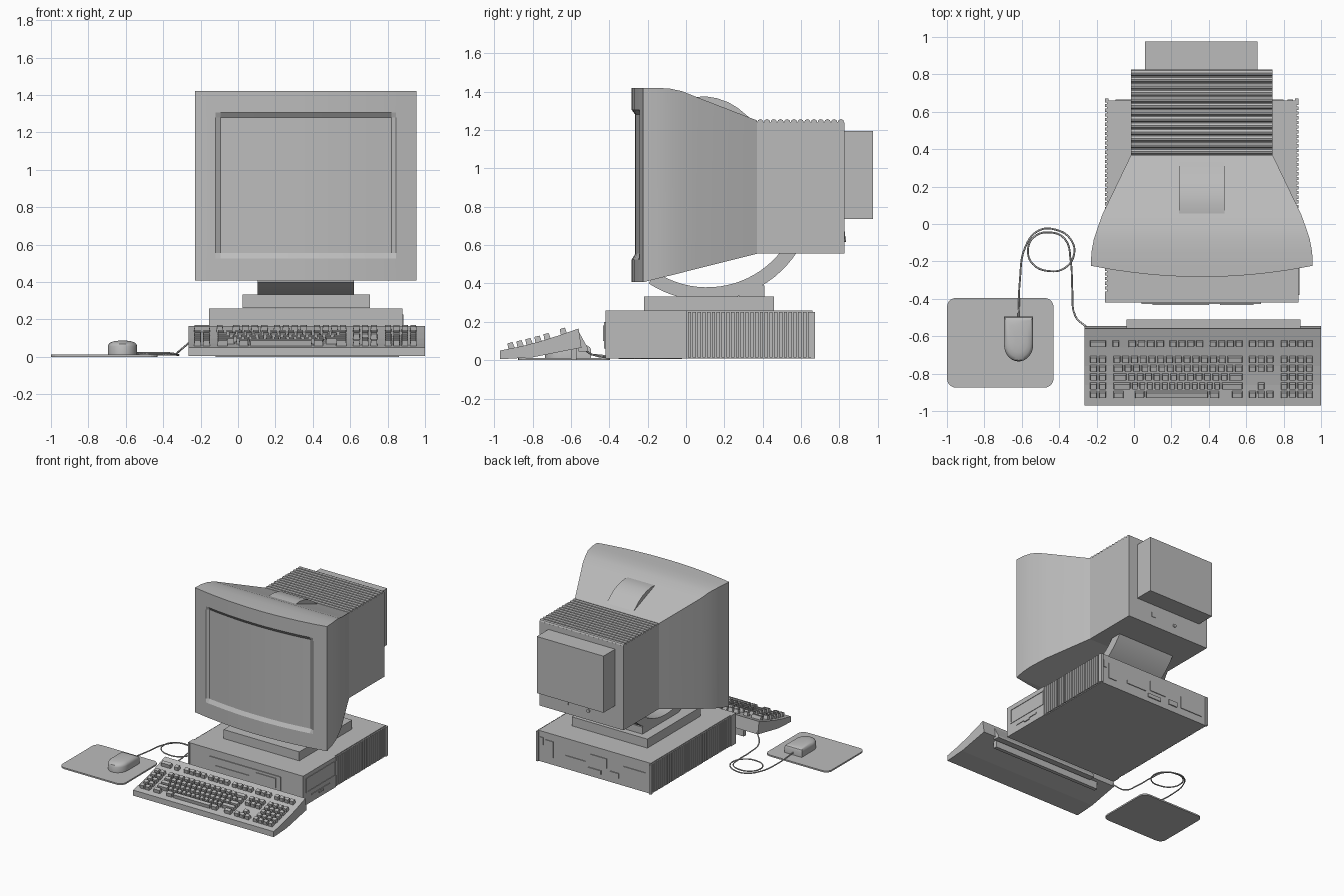
import bpy, bmesh, math
from mathutils import Matrix, Vector

old = bpy.data.objects.get("Cube")
if old:
    bpy.data.objects.remove(old)

grey = bpy.data.materials.new("plain_grey")
grey.use_nodes = True
grey.diffuse_color = (0.5, 0.5, 0.5, 1)
grey.node_tree.nodes["Principled BSDF"].inputs["Base Color"].default_value = (0.5, 0.5, 0.5, 1)


def finish(name, bm, smooth=None):
    bmesh.ops.recalc_face_normals(bm, faces=bm.faces)
    mesh = bpy.data.meshes.new(name)
    bm.to_mesh(mesh)
    bm.free()
    ob = bpy.data.objects.new(name, mesh)
    bpy.context.collection.objects.link(ob)
    mesh.materials.append(grey)
    if smooth:
        bpy.ops.object.select_all(action='DESELECT')
        ob.select_set(True)
        bpy.context.view_layer.objects.active = ob
        bpy.ops.object.shade_smooth_by_angle(angle=math.radians(smooth))
    return ob


def add_box(bm, x0, x1, y0, y1, z0, z1):
    m = Matrix.Translation(((x0 + x1) / 2, (y0 + y1) / 2, (z0 + z1) / 2))
    bmesh.ops.create_cube(bm, size=1, matrix=m @ Matrix.Diagonal((x1 - x0, y1 - y0, z1 - z0, 1)))


def boxes(name, items):
    bm = bmesh.new()
    for b in items:
        add_box(bm, *b)
    return finish(name, bm)


def loft(name, rings, smooth=None):
    bm = bmesh.new()
    loops = [[bm.verts.new(p) for p in r] for r in rings]
    n = len(loops[0])
    for a, b in zip(loops, loops[1:]):
        for i in range(n):
            bm.faces.new((a[i], a[(i + 1) % n], b[(i + 1) % n], b[i]))
    bm.faces.new(loops[0])
    bm.faces.new(loops[-1])
    return finish(name, bm, smooth)


def extrude_x(name, profile, x0, x1, smooth=None):
    return loft(name, [[(x, y, z) for y, z in profile] for x in (x0, x1)], smooth)


# Monitor shell: tapering rectangular sections from bezel to rear box
CX = 0.3625
sections = [(-.22, .593, 1.42, .407), (-.15, .59, 1.42, .425), (-.08, .577, 1.415, .442),
            (-.02, .557, 1.402, .457), (.05, .532, 1.374, .475), (.37, .378, 1.25, .555)]
loft("monitor_shell", [[(CX - w, y, b), (CX + w, y, b), (CX + w, y, t), (CX - w, y, t)]
                       for y, w, t, b in sections], 25)

# Curved bezel with a sunken screen
cols = [-.593, -.54, -.482, -.457] + [i * .0914 for i in range(-4, 5)] + [.457, .482, .54, .593]
rows = [.407, .525, .555, .8, 1.04, 1.28, 1.305, 1.42]
bm = bmesh.new()


def bezel_point(x, z):
    inside = min(.482 - abs(x), z - .525, 1.305 - z)
    depth = .018 * max(0, min(1, inside / .025))
    return (CX + x, -.283 + .06 * (x / .593) ** 2 + depth, z)


grid = [[bm.verts.new(bezel_point(x, z)) for z in rows] for x in cols]
for a, b in zip(grid, grid[1:]):
    for i in range(len(rows) - 1):
        bm.faces.new((a[i], b[i], b[i + 1], a[i + 1]))
rim = [e for e in bm.edges if e.is_boundary]
skirt = bmesh.ops.extrude_edge_only(bm, edges=rim)["geom"]
for v in skirt:
    if isinstance(v, bmesh.types.BMVert):
        v.co.y = -.215
finish("monitor_bezel", bm, 20)

# Rear housing, vent ridges and tube cover
boxes("monitor_rear_housing", [(-.015, .74, .37, .825, .555, 1.24)])
boxes("tube_cover", [(.06, .66, .82, .975, .735, 1.195)])
bm = bmesh.new()
ridges = 13
pitch = .455 / ridges
for i in range(ridges):
    m = Matrix.Translation((CX, .37 + pitch * (i + .5), 1.24)) @ Matrix.Rotation(math.pi / 2, 4, 'Y')
    bmesh.ops.create_cone(bm, cap_ends=True, segments=8, radius1=pitch * .48,
                          radius2=pitch * .48, depth=.755, matrix=m)
finish("vent_ridges", bm)
bm = bmesh.new()
bmesh.ops.create_cone(bm, cap_ends=True, segments=12, radius1=.014, radius2=.014, depth=.012,
                      matrix=Matrix.Translation((.3, .828, .63)) @ Matrix.Rotation(math.pi / 2, 4, 'X'))
add_box(bm, .48, .52, .82, .828, .63, .67)
finish("rear_knob_and_socket", bm)

# Rounded bump on the shell top
extrude_x("top_bump", [(.03, 1.3), (.04, 1.37), (.1, 1.376), (.16, 1.366), (.22, 1.345),
                       (.27, 1.315), (.33, 1.265), (.33, 1.2)], .24, .485, 30)

# Tilt cradle: curved strip under the monitor
arc = [math.radians(-123 + 90 * i / 20) for i in range(21)]
cradle = [(.11 + r * math.cos(a), .87 + r * math.sin(a))
          for r, seq in ((.56, arc), (.49, arc[::-1])) for a in seq]
extrude_x("tilt_cradle", cradle, .105, .62, 30)
boxes("monitor_stand", [(.025, .705, -.22, .46, .26, .333)])
boxes("cradle_support", [(.105, .62, .28, .41, .33, .39)])

# Computer case with ribbed sides
boxes("case_body", [(-.145, .868, -.42, .66, .01, .258)])
boxes("case_cheek", [(.86, .88, -.42, .005, .01, .258), (-.155, -.14, -.42, -.36, .01, .258)])
ribs = []
for i in range(26):
    y = .01 + i * .025
    ribs.append((.86, .88, y, y + .017, .015, .252))
for i in range(40):
    y = -.35 + i * .025
    ribs.append((-.155, -.14, y, y + .017, .015, .252))
boxes("case_ribs", ribs)
boxes("case_rear_posts", [(x, x + .018, .65, .672, .01, .25) for x in (-.155, .862)])

# Side drive bay: frame strips and slot
boxes("side_drive", [(.879, .884, -.38, 0, .218, .226), (.879, .884, -.38, 0, .105, .113),
                     (.879, .884, -.38, -.372, .105, .226), (.879, .884, -.008, 0, .105, .226),
                     (.879, .885, -.31, -.08, .062, .074), (.879, .887, -.22, -.16, .048, .062)])
boxes("front_panel", [(.04, .68, -.427, -.41, .06, .2), (.1, .4, -.432, -.42, .12, .14),
                      (.46, .64, -.432, -.42, .1, .18)])

# Rear sockets
boxes("rear_sockets", [(.73, .8, .655, .666, .07, .2), (.82, .85, .655, .666, .15, .21),
                       (.44, .62, .655, .666, .09, .12), (.25, .4, .655, .666, .11, .19),
                       (.3, .42, .655, .668, .05, .08), (-.1, .1, .655, .666, .07, .17),
                       (.14, .22, .655, .668, .06, .1)])

# Keyboard slab with sloping top
extrude_x("keyboard_body", [(-.97, .005), (-.97, .05), (-.86, .072), (-.76, .098), (-.66, .13),
                            (-.56, .165), (-.545, .065), (-.65, .045), (-.8, .015)], -.265, 1)
extrude_x("keyboard_rear_lip", [(-.56, .15), (-.51, .06), (-.51, .045), (-.56, .045)], -.04, .89)
boxes("keyboard_foot", [(-.12, .86, -.6, -.57, 0, .06)])


def key_surface(y):
    u = (y + .97) / .41
    return .05 + .115 * u - .01 * math.sin(math.pi * u)


bm = bmesh.new()


def add_key(x0, x1, y, d=.034):
    m = Matrix.Translation(((x0 + x1) / 2, y, key_surface(y) + .012)) @ Matrix.Rotation(.27, 4, 'X')
    made = bmesh.ops.create_cube(bm, size=1)["verts"]
    for v in made:
        taper = .006 if v.co.z > 0 else 0
        v.co = m @ Vector((v.co.x * (x1 - x0 - .009 - taper), v.co.y * (d - taper), v.co.z * .036))


def key_row(x0, x1, count, y):
    w = (x1 - x0) / count
    for i in range(count):
        add_key(x0 + i * w, x0 + (i + 1) * w, y)


# Function row, then five main rows
for x0, x1, n in ((-.24, -.145, 1), (-.12, -.075, 1), (-.035, .165, 4), (.185, .375, 4),
                  (.4, .585, 4), (.61, .75, 3), (.78, .96, 4)):
    key_row(x0, x1, n, -.64)
main_edge = [(0, .09), (.06, .05), (.08, .08), (.1, .12)]
for r in range(5):
    y = -.725 - r * .047
    key_row(-.24, -.145, 2, y)
    key_row(.78, .96, 4, y)
    if r < 4:
        left, right = main_edge[r]
        if left:
            add_key(-.115, -.115 + left, y)
        key_row(-.115 + left, .585 - right, 13 - r // 2, y)
        add_key(.585 - right, .585, y)
    else:
        for x0, x1 in ((-.115, -.05), (0, .06), (.06, .4), (.4, .46), (.52, .585)):
            add_key(x0, x1, y)
    if r in (0, 1, 4):
        key_row(.61, .75, 3, y)
    elif r == 3:
        add_key(.657, .703, y)
finish("keys", bm)

# Mouse pad with rounded corners
pad = []
for cx, cy, start in ((-.48, -.445, 0), (-.95, -.445, 90), (-.95, -.825, 180), (-.48, -.825, 270)):
    for i in range(6):
        a = math.radians(start + 18 * i)
        pad.append((cx + .05 * math.cos(a), cy + .05 * math.sin(a)))
loft("mouse_pad", [[(x, y, z) for x, y in pad] for z in (0, .012)])

# Mouse: square at the cable end, round at the palm
outline = [(.078, .12), (-.078, .12)] + [(.078 * math.cos(a), -.03 + .09 * math.sin(a))
           for a in [math.pi + math.pi * i / 14 for i in range(15)]]
layers = ((.012, 1), (.055, 1), (.068, .95), (.077, .82), (.083, .6), (.086, .3))
loft("mouse", [[(-.617 + x * s, -.615 + y * s, z) for x, y in outline] for z, s in layers], 35)

# Looped cable from mouse to keyboard
path = [(-.617, -.495, .03), (-.61, -.3, .012), (-.58, -.12, .01), (-.51, -.035, .01),
        (-.42, -.03, .01), (-.34, -.08, .01), (-.32, -.16, .01), (-.37, -.235, .012),
        (-.45, -.252, .014), (-.54, -.215, .016), (-.567, -.14, .018), (-.535, -.07, .02),
        (-.45, -.045, .02), (-.37, -.08, .02), (-.338, -.2, .015), (-.33, -.35, .012),
        (-.315, -.49, .03), (-.255, -.55, .08)]
curve = bpy.data.curves.new("mouse_cable", 'CURVE')
curve.dimensions = '3D'
curve.bevel_depth = .005
curve.bevel_resolution = 1
curve.resolution_u = 5
spline = curve.splines.new('BEZIER')
spline.bezier_points.add(len(path) - 1)
for p, co in zip(spline.bezier_points, path):
    p.co = co
    p.handle_left_type = p.handle_right_type = 'AUTO'
curve.materials.append(grey)
bpy.context.collection.objects.link(bpy.data.objects.new("mouse_cable", curve))
